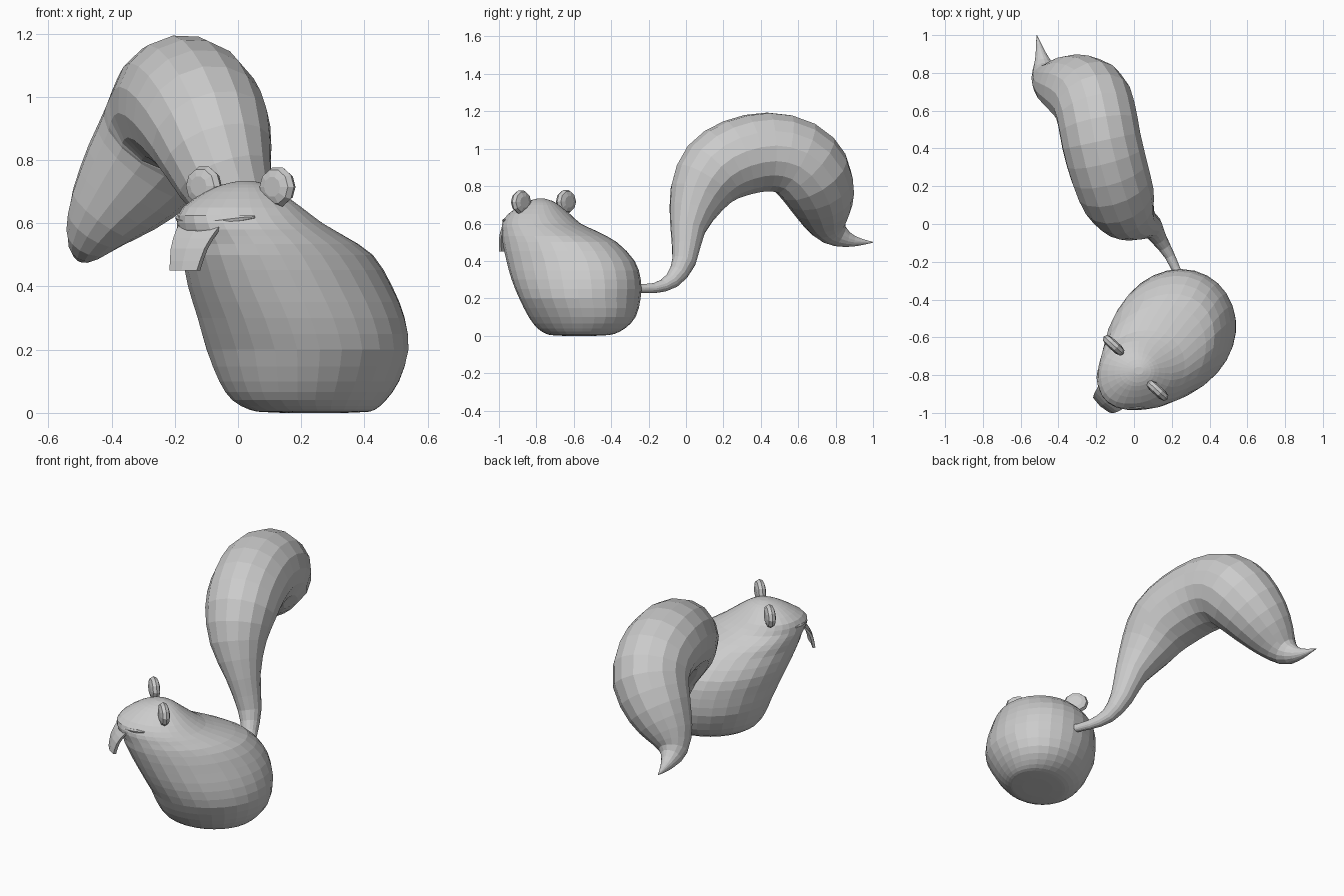
import bpy, bmesh, math
from mathutils import Vector

if "Cube" in bpy.data.objects:
    bpy.data.objects.remove(bpy.data.objects["Cube"])

# Facing direction of the animal and its sideways direction
F = Vector((-0.67, -0.74, 0)).normalized()
S = Vector((-F.y, F.x, 0))
F_ANG = math.atan2(F.y, F.x)


def finish(name, bm):
    bmesh.ops.recalc_face_normals(bm, faces=bm.faces[:])
    mesh = bpy.data.meshes.new(name)
    bm.to_mesh(mesh)
    bm.free()
    obj = bpy.data.objects.new(name, mesh)
    bpy.context.collection.objects.link(obj)
    return obj


def skin(name, rings):
    """Join closed rings of equal size into one capped surface."""
    bm = bmesh.new()
    loops = [[bm.verts.new(p) for p in ring] for ring in rings]
    n = len(loops[0])
    for a, b in zip(loops, loops[1:]):
        for i in range(n):
            j = (i + 1) % n
            bm.faces.new((a[i], a[j], b[j], b[i]))
    bm.faces.new(loops[0])
    bm.faces.new(loops[-1])
    return finish(name, bm)


def refine(rows):
    """Insert one smoothly interpolated row between each pair."""
    out = [rows[0]]
    for i in range(len(rows) - 1):
        quad = (rows[max(i - 1, 0)], rows[i], rows[i + 1], rows[min(i + 2, len(rows) - 1)])
        out.append(tuple((9 * (q + r) - p - s) / 16 for p, q, r, s in zip(*quad)))
        out.append(rows[i + 1])
    return out


def sweep(name, path, sides):
    """Round tube along (x, y, z, radius) points."""
    pts = [Vector(p[:3]) for p in path]
    rings, prev, u = [], None, None
    for i, p in enumerate(pts):
        t = (pts[min(i + 1, len(pts) - 1)] - pts[max(i - 1, 0)]).normalized()
        if prev is None:
            u = t.orthogonal().normalized()
        else:
            u = prev.rotation_difference(t) @ u
        u = (u - t * u.dot(t)).normalized()
        v, r = t.cross(u), path[i][3]
        rings.append([p + r * (math.cos(a) * u + math.sin(a) * v)
                      for a in (2 * math.pi * k / sides for k in range(sides))])
        prev = t
    return skin(name, rings)


# Body and head: level slices as z, centre x, centre y, x radius, y radius
slices = [(.003, .24, -.57, .17, .145), (.01, .235, -.565, .20, .18),
          (.04, .225, -.56, .245, .232), (.1, .225, -.555, .287, .283),
          (.2, .22, -.567, .322, .323), (.3, .2, -.587, .33, .342),
          (.4, .165, -.617, .325, .338), (.5, .125, -.675, .303, .30),
          (.56, .075, -.73, .263, .248), (.6, .04, -.77, .23, .205),
          (.65, .015, -.782, .187, .163), (.7, .015, -.78, .117, .10),
          (.722, .02, -.778, .07, .06), (.733, .025, -.776, .025, .02)]
body = []
for z, cx, cy, rx, ry in [(0, .24, -.57, .10, .09)] + refine(slices):
    # leaning egg: slices are longer front to back than side to side
    e = (.04 + .3 * abs(z - .2)) * max(0, min(1, (.66 - z) / .16))
    ring = []
    for k in range(28):
        a = 2 * math.pi * k / 28 + F_ANG
        # the snout pushes forward a little around the mouth
        nose = .03 * max(0, math.cos(a - F_ANG)) ** 4 * max(0, 1 - abs(z - .63) / .1)
        off = Vector((rx * math.cos(a), ry * math.sin(a), 0))
        off += F * (off.dot(F) * e + nose) - S * off.dot(S) * e
        ring.append(Vector((cx, cy, z)) + off)
    body.append(ring)
skin("body", body)

# Lip: thin roll around the snout
lip = []
for k in range(11):
    d = math.radians(-48 + 9.6 * k)
    a = F_ANG + d
    p = Vector((.035 + .22 * math.cos(a), -.77 + .196 * math.sin(a),
                .612 - .01 * math.cos(3 * d))) + F * .027 * max(0, math.cos(d)) ** 4
    lip.append((*p, .004 if k in (0, 10) else .01))
sweep("lip", lip, 6)

# Front teeth: two curved tapering plates, as centre, half width
tooth_path = refine([(-.10, -.885, .62, .095), (-.13, -.925, .58, .086),
                     (-.158, -.95, .52, .072), (-.172, -.958, .45, .058)])
for name, side in (("tooth_left", -1), ("tooth_right", 1)):
    rings = []
    for x, y, z, w in tooth_path:
        c = Vector((x, y, z))
        rings.append([c + F * .010, c + S * side * w + F * .002,
                      c + S * side * w - F * .014, c - F * .010])
    skin(name, rings)

# Ears: rounded upright discs facing forward
for name, centre in (("ear_left", (-.108, -.642, .717)), ("ear_right", (.125, -.882, .715))):
    rings = []
    for depth, r in ((-.026, .032), (-.018, .056), (0, .065), (.018, .056), (.026, .032)):
        rings.append([Vector(centre) + F * depth + r * (
            1.08 * math.cos(a) * S + math.sin(a) * Vector((0, 0, 1)))
            for a in (2 * math.pi * k / 10 for k in range(10))])
    skin(name, rings)

# Tail: thin root, thick arch, curled down to a fine tip
tail = [(.24, -.28, .255, .022), (.19, -.17, .255, .027), (.13, -.075, .295, .043),
        (.085, -.01, .40, .065), (.03, .01, .57, .095), (-.04, .06, .74, .154),
        (-.085, .145, .875, .195), (-.13, .275, .952, .209), (-.173, .44, .983, .213),
        (-.20, .585, .95, .213), (-.24, .675, .86, .21), (-.335, .725, .735, .178),
        (-.42, .75, .63, .128), (-.468, .79, .555, .08), (-.485, .86, .515, .043),
        (-.50, .93, .502, .02), (-.515, 1.0, .5, .002)]
sweep("tail", refine(tail), 16)
